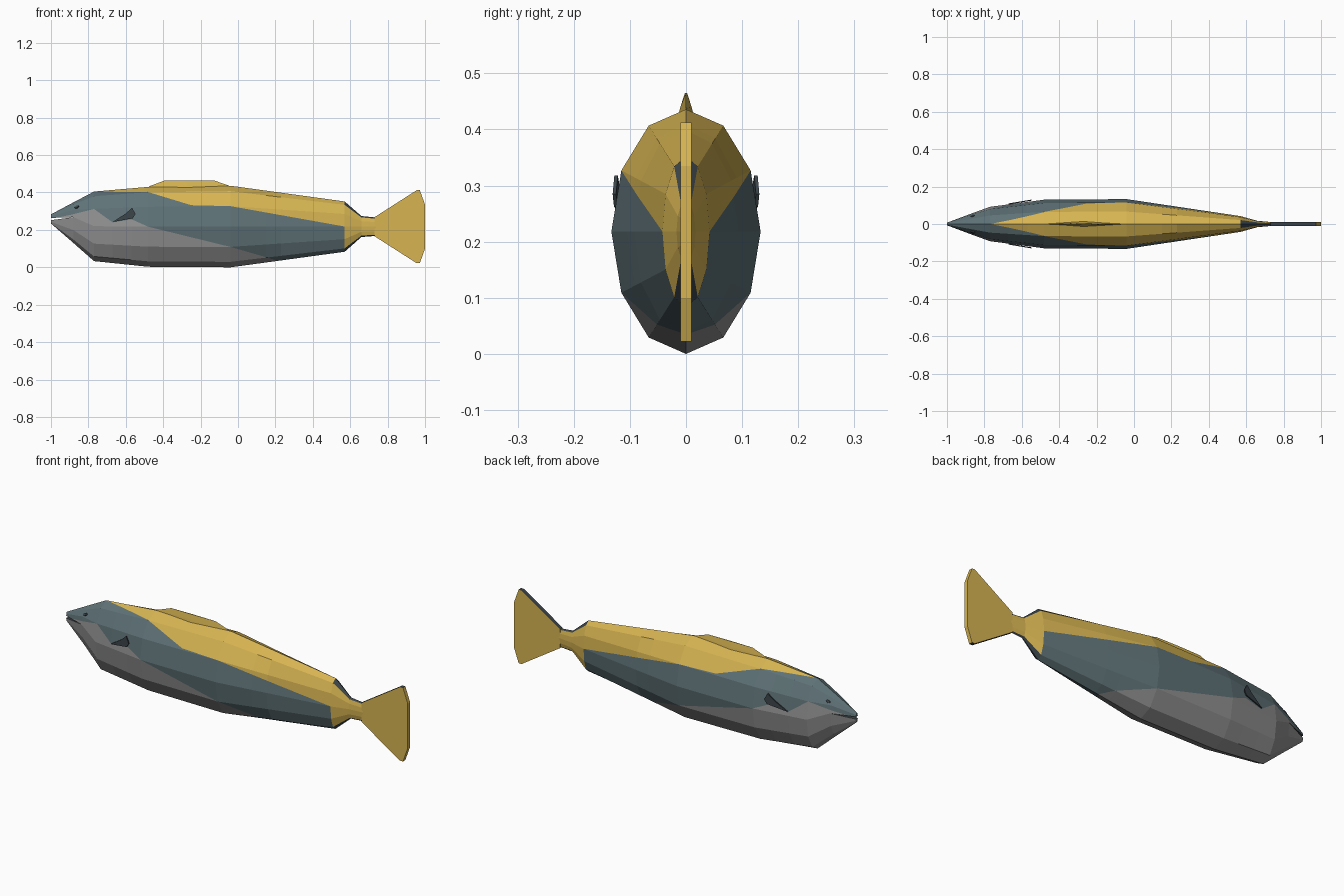
import bpy, bmesh, math
from mathutils import Vector
from mathutils.bvhtree import BVHTree

cube = bpy.data.objects.get("Cube")
if cube:
    bpy.data.objects.remove(cube, do_unlink=True)


def material(name, rgb):
    m = bpy.data.materials.new(name)
    m.diffuse_color = (*rgb, 1)
    m.use_nodes = True
    bsdf = m.node_tree.nodes["Principled BSDF"]
    bsdf.inputs["Base Color"].default_value = (*rgb, 1)
    bsdf.inputs["Roughness"].default_value = 0.8
    return m


MATS = [material("yellow", (0.68, 0.46, 0.085)),
        material("slate", (0.115, 0.17, 0.185)),
        material("belly grey", (0.28, 0.28, 0.285)),
        material("dark slate", (0.045, 0.06, 0.068))]
YELLOW, SLATE, GREY, DARK = range(4)


def finish(name, bm):
    bmesh.ops.recalc_face_normals(bm, faces=bm.faces)
    me = bpy.data.meshes.new(name)
    bm.to_mesh(me)
    for m in MATS:
        me.materials.append(m)
    ob = bpy.data.objects.new(name, me)
    bpy.context.collection.objects.link(ob)
    return ob


def loft(bm, loops):
    """Closed skin through loops of equal length, capped at both ends."""
    rows = [[bm.verts.new(p) for p in lp] for lp in loops]
    n = len(rows[0])
    for a, b in zip(rows, rows[1:]):
        for i in range(n):
            bm.faces.new((a[i], a[(i + 1) % n], b[(i + 1) % n], b[i]))
    bm.faces.new(rows[0])
    bm.faces.new(rows[-1])


def line_z(line, x):
    """Height of a colour border at x."""
    for (x0, z0), (x1, z1) in zip(line, line[1:]):
        if x0 <= x <= x1:
            return z0 + (z1 - z0) * (x - x0) / (x1 - x0)
    return None


# Body sections: x, upper and lower mid height, top, bottom, half width
RINGS = [(-1.0, 0.264, 0.252, 0.283, 0.234, 0.007),
         (-0.88, 0.268, 0.268, 0.347, 0.130, 0.052),
         (-0.77, 0.220, 0.220, 0.405, 0.033, 0.092),
         (-0.48, 0.217, 0.217, 0.430, 0.003, 0.130),
         (-0.04, 0.218, 0.218, 0.436, 0.000, 0.133),
         (0.57, 0.218, 0.218, 0.352, 0.083, 0.042),
         (0.66, 0.218, 0.218, 0.274, 0.162, 0.017),
         (0.74, 0.218, 0.218, 0.266, 0.168, 0.010)]
# Colour borders seen from the side, as x and z
BACK_LINE = [(-0.77, 0.405), (-0.48, 0.402), (-0.25, 0.332), (-0.04, 0.327), (0.57, 0.218)]
BELLY_LINE = [(-1.0, 0.258), (-0.88, 0.284), (-0.77, 0.312), (-0.67, 0.240), (-0.57, 0.257),
              (-0.48, 0.217), (-0.04, 0.109), (0.15, 0.054), (0.23, 0.030)]

# Body: upper and lower half shells that meet everywhere but at the mouth
bm = bmesh.new()
rows = []
for x, zu, zl, top, bot, hw in RINGS:
    row = []
    for half, mid, reach in ((0, zu, top - zu), (1, zl, zl - bot)):
        for k in range(7):
            a = math.radians(30 * k + 180 * half)
            row.append(bm.verts.new((x, hw * math.cos(a), mid + reach * math.sin(a))))
    rows.append(row)
for i, (a, b) in enumerate(zip(rows, rows[1:])):
    for j in range(13):
        if j != 6:
            f = bm.faces.new((a[j], a[j + 1], b[j + 1], b[j]))
            if i >= 5 and j in (2, 3, 9, 10):
                f.material_index = DARK
# Jaw tips, mouth lining and tail end cap
bm.faces.new(rows[0][:7])
bm.faces.new(rows[0][7:])
for p, q in ((0, 6), (7, 13)):
    f = bm.faces.new((rows[0][p], rows[0][q], rows[1][q], rows[1][p]))
    f.material_index = DARK
bm.faces.new(rows[-1])
bmesh.ops.remove_doubles(bm, verts=bm.verts, dist=1e-5)

# Cut the skin along the colour borders
for x in sorted({p[0] for p in BACK_LINE + BELLY_LINE}):
    bmesh.ops.bisect_plane(bm, geom=bm.verts[:] + bm.edges[:] + bm.faces[:], dist=1e-5,
                           plane_co=(x, 0, 0), plane_no=(1, 0, 0))
for line in (BACK_LINE, BELLY_LINE):
    for (x0, z0), (x1, z1) in zip(line, line[1:]):
        faces = [f for f in bm.faces if f.material_index != DARK
                 and x0 < f.calc_center_median().x < x1]
        edges = {e for f in faces for e in f.edges}
        verts = {v for f in faces for v in f.verts}
        bmesh.ops.bisect_plane(bm, geom=list(verts) + list(edges) + faces, dist=1e-5,
                               plane_co=(x0, 0, z0), plane_no=(z0 - z1, 0, x1 - x0))
for f in bm.faces:
    if f.material_index == DARK:
        continue
    c = f.calc_center_median()
    back, belly = line_z(BACK_LINE, c.x), line_z(BELLY_LINE, c.x)
    if c.x > 0.57 or (back is not None and c.z > back):
        f.material_index = YELLOW
    elif belly is not None and c.z < belly:
        f.material_index = GREY
    else:
        f.material_index = SLATE
body = finish("body", bm)
skin = BVHTree.FromPolygons([v.co for v in body.data.vertices],
                            [p.vertices[:] for p in body.data.polygons])

# Dorsal fin: wide base tapering to a thin crest
bm = bmesh.new()
loft(bm, [[(-0.49, 0, 0.42), (-0.27, -0.014, 0.425), (-0.03, 0, 0.425), (-0.27, 0.014, 0.425)],
          [(-0.47, 0, 0.435), (-0.27, -0.010, 0.440), (-0.05, 0, 0.437), (-0.27, 0.010, 0.440)],
          [(-0.39, 0, 0.465), (-0.27, -0.002, 0.465), (-0.13, 0, 0.465), (-0.27, 0.002, 0.465)]])
finish("dorsal_fin", bm)

# Tail fin: flat fan with a dark upper and lower rim
fan = [(0.73, 0.268), (0.955, 0.412), (0.972, 0.412), (1.0, 0.335),
       (1.0, 0.100), (0.972, 0.022), (0.955, 0.022), (0.73, 0.166)]
bm = bmesh.new()
loft(bm, [[(x, y, z) for x, z in fan] for y in (-0.010, 0.010)])
bm.normal_update()
for f in bm.faces:
    f.material_index = DARK if abs(f.normal.z) > 0.5 else YELLOW
finish("tail_fin", bm)

# Side fins and eyes, one of each per side
fin = [(-0.67, 0.242), (-0.60, 0.288), (-0.566, 0.318), (-0.548, 0.285), (-0.562, 0.262)]
for side, s in (("left", 1), ("right", -1)):
    bm = bmesh.new()
    loft(bm, [[(x, s * (t + 0.104 + (x + 0.67) * 0.17), z) for x, z in fan_pts]
              for t, fan_pts in ((0, fin), (0.006, fin))])
    for f in bm.faces:
        f.material_index = DARK
    finish(side + "_side_fin", bm)

    hit, normal, _, _ = skin.ray_cast(Vector((-0.862, s, 0.322)), Vector((0, -s, 0)))
    bm = bmesh.new()
    bmesh.ops.create_cone(bm, cap_ends=True, segments=6, radius1=0.014, radius2=0.011, depth=0.006)
    bmesh.ops.scale(bm, verts=bm.verts, vec=(1.0, 0.6, 1.0))
    for f in bm.faces:
        f.material_index = DARK
    eye = finish(side + "_eye", bm)
    z_axis = normal if normal.y * s > 0 else -normal
    x_axis = Vector((1, 0, 0.35))
    x_axis = (x_axis - z_axis * x_axis.dot(z_axis)).normalized()
    y_axis = z_axis.cross(x_axis)
    rot = eye.matrix_world.to_3x3()
    for i, axis in enumerate((x_axis, y_axis, z_axis)):
        rot.col[i] = axis
    eye.matrix_world = rot.to_4x4()
    eye.location = hit + z_axis * 0.001
